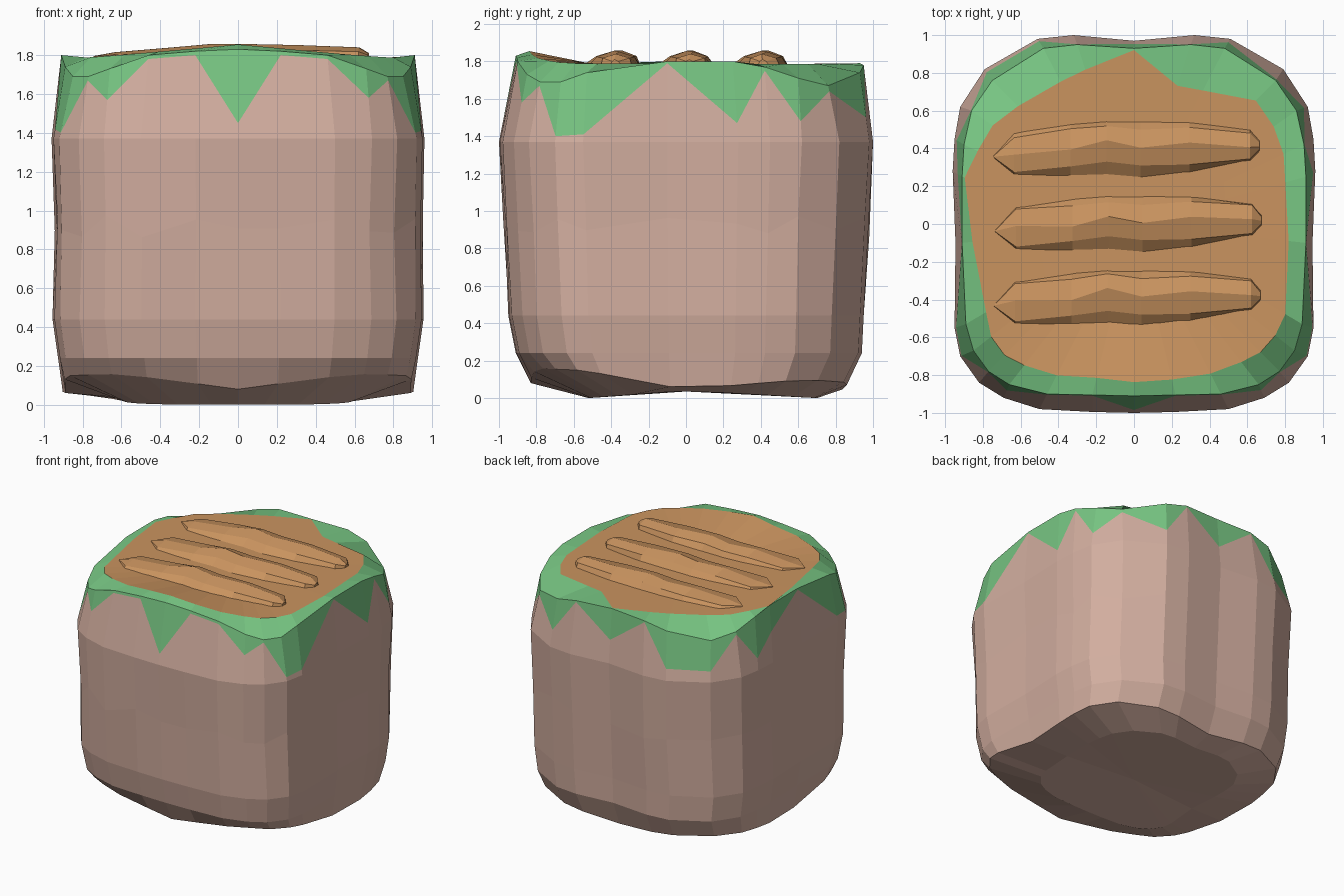
import bpy, bmesh, random
from mathutils import Vector

if "Cube" in bpy.data.objects:
    bpy.data.objects.remove(bpy.data.objects["Cube"])

random.seed(4)


def material(name, rgb):
    m = bpy.data.materials.new(name)
    m.diffuse_color = (*rgb, 1)
    m.use_nodes = True
    m.node_tree.nodes["Principled BSDF"].inputs["Base Color"].default_value = m.diffuse_color
    return m


EARTH = material("pinkish earth", (0.65, 0.425, 0.35))
GRASS = material("grass green", (0.185, 0.56, 0.225))
SOIL = material("tilled soil", (0.59, 0.295, 0.115))


def finish(bm, name, mats):
    bmesh.ops.recalc_face_normals(bm, faces=bm.faces[:])
    me = bpy.data.meshes.new(name)
    bm.to_mesh(me)
    bm.free()
    for m in mats:
        me.materials.append(m)
    ob = bpy.data.objects.new(name, me)
    bpy.context.collection.objects.link(ob)
    return ob


# Columns of the right half, front centre to back centre: widest x, y, rim x, y, z,
# then grass edge height (right, left) and soil inset factor (right, left)
HALF = [
    (0.00, -1.00, 0.00, -0.91, 1.83, 1.45, 1.45, .92, .92),
    (0.22, -.995, 0.22, -.905, 1.82, 1.80, 1.80, .91, .90),
    (0.50, -0.98, 0.46, -0.90, 1.80, 1.78, 1.78, .88, .89),
    (0.69, -0.92, 0.66, -0.85, 1.73, 1.58, 1.57, .86, .88),
    (0.82, -0.84, 0.77, -0.78, 1.69, 1.67, 1.67, .87, .89),
    (0.92, -0.70, 0.85, -0.67, 1.69, 1.40, 1.40, .88, .89),
    (0.95, -0.55, 0.89, -0.53, 1.74, 1.41, 1.42, .90, .88),
    (.945, -0.10, 0.91, -0.10, 1.80, 1.79, 1.79, .90, .94),
    (0.96, 0.28, 0.91, 0.25, 1.80, 1.47, 1.60, .88, .985),
    (0.95, 0.45, 0.90, 0.42, 1.77, 1.75, 1.46, .88, .92),
    (0.92, 0.62, 0.86, 0.60, 1.71, 1.48, 1.69, .86, .87),
    (0.79, 0.82, 0.75, 0.76, 1.67, 1.64, 1.45, .86, .82),
    (0.51, 0.98, 0.48, 0.93, 1.74, 1.50, 1.46, .76, .81),
    (0.32, 1.00, 0.30, 0.95, 1.78, 1.77, 1.77, .77, .86),
    (0.00, 0.97, 0.00, 0.93, 1.79, 1.55, 1.55, .99, .99),
]
right = [c[:6] + (c[7],) for c in HALF]
left = [(-c[0], c[1], -c[2], *c[3:5], c[6], c[8]) for c in HALF[-2:0:-1]]
COLS = right + left


def column(c):
    """Points of one column from the underside up to the soil."""
    mx, my, rx, ry, rim_z, edge, inset = c
    front = my < 0
    corner = min(1, abs(mx * my) * 1.6)
    j = lambda: 1 + random.uniform(-.008, .008)
    t = (edge - 1.37) / (rim_z - 1.37)
    dx, dy = rx * inset, ry * inset
    dome = .065 * max(0, -dy / .84) * max(0, 1 - abs(dx) * 1.2)
    foot_z = .045 + (.035 * abs(my) + .08 * corner if front else .05 * corner)
    return [
        (mx * .62, my * (.52 if front else .70), .04 * (1 - abs(my))),
        (mx * .94, my * (.83 if front else .86), foot_z),
        (mx * .965, my * (.91 if front else .94), .24),
        (mx * .995, my * .95, .44),
        (mx * .985 * j(), my * .975 * j(), .92 + random.uniform(-.06, .06)),
        (mx, my, 1.37),
        (mx + (rx - mx) * t, my + (ry - my) * t, edge),
        (rx, ry, rim_z),
        (dx, dy, 1.79 + dome - .005 * corner),
        (dx * .6, dy * .6, 1.785),
    ]


# Block: earth sides, ragged grass collar, soil top
bm = bmesh.new()
grid = [[bm.verts.new(p) for p in column(c)] for c in COLS]
n = len(grid)
under = bm.verts.new((0, 0, .035))
top = bm.verts.new((0, 0, 1.785))
LAYER_MAT = [0, 0, 0, 0, 0, 0, 1, 1, 2]
for i in range(n):
    a, b = grid[i], grid[(i + 1) % n]
    for k, m in enumerate(LAYER_MAT):
        f = bm.faces.new((a[k], b[k], b[k + 1], a[k + 1]))
        f.material_index = m
    bm.faces.new((under, b[0], a[0]))
    bm.faces.new((top, a[-1], b[-1])).material_index = 2
low = min(v.co.z for v in bm.verts)
for v in bm.verts:
    if v.co.z < .03:
        v.co.z = max(0, v.co.z - low)
finish(bm, "earth_block", [EARTH, GRASS, SOIL])

# Furrow stations: x, then y offsets of back foot, back edge, crest, front edge,
# front foot, and crest height
FURROW = [
    (-.74, -.03, -.033, -.035, -.04, -.045, 1.795),
    (-.63, .09, .07, -.02, -.12, -.135, 1.815),
    (-.33, .135, .10, -.01, -.09, -.145, 1.84),
    (-.14, .15, .125, .05, -.065, -.14, 1.857),
    (.04, .15, .11, .015, -.085, -.155, 1.857),
    (.30, .145, .125, .045, -.08, -.125, 1.852),
    (.62, .105, .095, .02, -.05, -.06, 1.84),
    (.67, .05, .04, .02, .0, -.01, 1.81),
]


def furrow(name, cx, cy):
    bm = bmesh.new()
    rings = []
    for x, bf, be, cr, fe, ff, z in FURROW:
        w = random.uniform(-.01, .01)
        side = z - (z - 1.785) * .4
        pts = [(bf, 1.779), (be + w, side), (cr + w, z), (fe, side), (ff, 1.779)]
        rings.append([bm.verts.new(Vector((x + cx, cy + y, h))) for y, h in pts])
    for a, b in zip(rings, rings[1:]):
        for k in range(5):
            bm.faces.new((a[k], a[(k + 1) % 5], b[(k + 1) % 5], b[k]))
    bm.faces.new(rings[0])
    bm.faces.new(rings[-1][::-1])
    finish(bm, name, [SOIL])


for name, cx, cy in (("front_furrow", 0.0, -.395), ("middle_furrow", 0.005, 0.0),
                     ("back_furrow", -.005, .395)):
    furrow(name, cx, cy)
